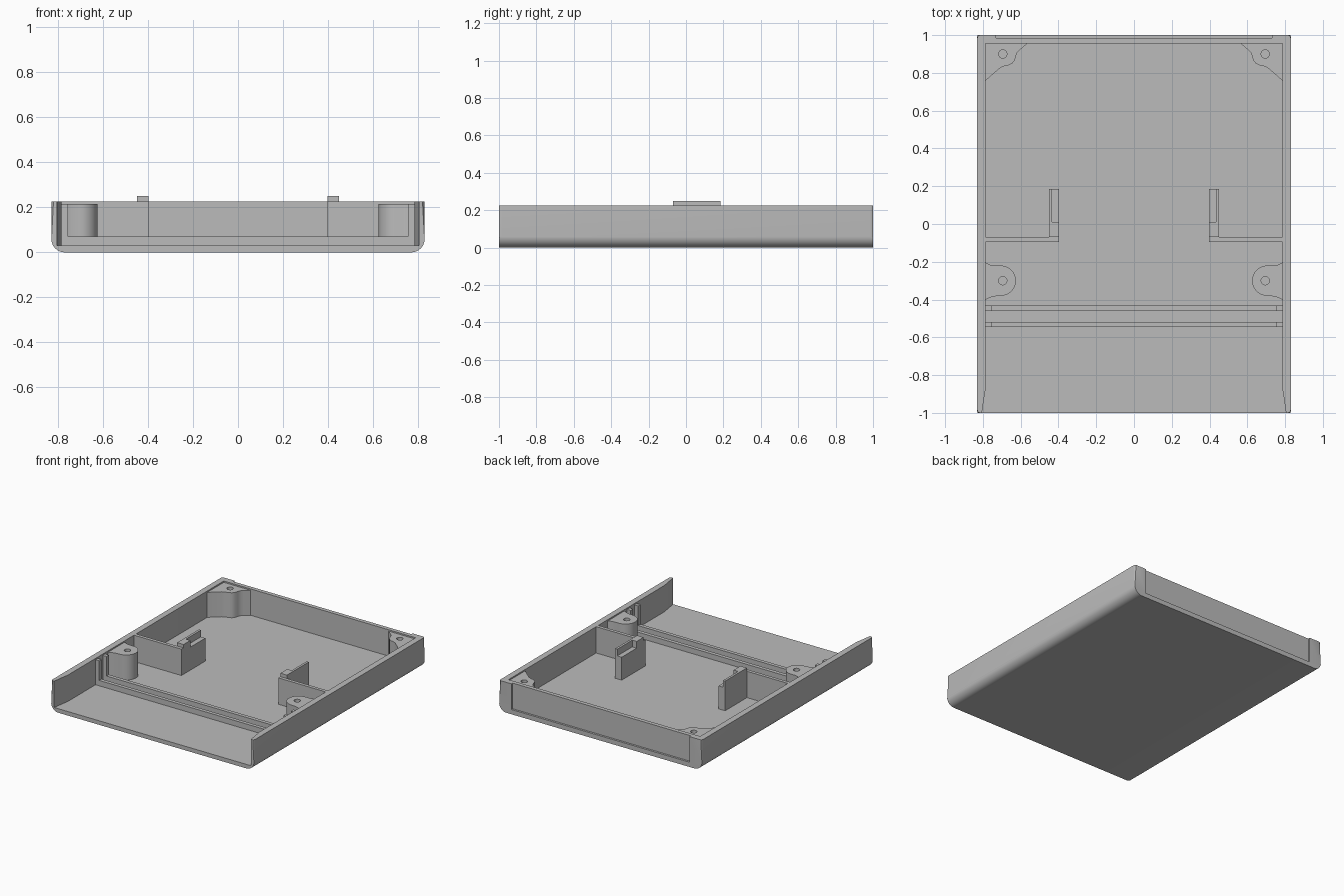
import bpy, bmesh
from math import sin, cos, pi, radians

cube = bpy.data.objects.get("Cube")
if cube:
    bpy.data.objects.remove(cube, do_unlink=True)

grey = bpy.data.materials.new("plain grey")
grey.use_nodes = True
GREY = (0.5, 0.5, 0.5, 1)
grey.diffuse_color = GREY
grey.node_tree.nodes["Principled BSDF"].inputs["Base Color"].default_value = GREY

FLOOR, RIM, POST_TOP = 0.03, 0.225, 0.215
WALL_X, OUT_X = 0.785, 0.83
SUNK = 0.01  # how far parts reach into the floor and walls


def prism(name, points, axis, low, high, bevel=0):
    """Extrude an outline along y or z; optionally round its upright edges."""
    bm = bmesh.new()
    if axis == "z":
        verts = [bm.verts.new((a, b, low)) for a, b in points]
        move = (0, 0, high - low)
    else:
        verts = [bm.verts.new((a, low, b)) for a, b in points]
        move = (0, high - low, 0)
    base = bm.faces.new(verts)
    grown = bmesh.ops.extrude_face_region(bm, geom=[base])["geom"]
    bmesh.ops.translate(bm, vec=move, verts=[g for g in grown if isinstance(g, bmesh.types.BMVert)])
    bmesh.ops.recalc_face_normals(bm, faces=bm.faces)
    if bevel:
        upright = [e for e in bm.edges if abs(e.verts[0].co.z - e.verts[1].co.z) > 0.1]
        bmesh.ops.bevel(bm, geom=upright, offset=bevel, segments=4, profile=0.5, affect="EDGES")
    mesh = bpy.data.meshes.new(name)
    bm.to_mesh(mesh)
    bm.free()
    mesh.materials.append(grey)
    obj = bpy.data.objects.new(name, mesh)
    bpy.context.collection.objects.link(obj)
    return obj


def box(name, x0, x1, y0, y1, z0, z1):
    return prism(name, [(x0, y0), (x1, y0), (x1, y1), (x0, y1)], "z", z0, z1)


def activate(obj):
    bpy.ops.object.select_all(action="DESELECT")
    obj.select_set(True)
    bpy.context.view_layer.objects.active = obj


def cut(obj, cutter):
    cutter.hide_render = True
    mod = obj.modifiers.new("cut", "BOOLEAN")
    mod.operation, mod.solver, mod.object = "DIFFERENCE", "EXACT", cutter
    activate(obj)
    bpy.ops.object.modifier_apply(modifier=mod.name)
    bpy.data.objects.remove(cutter, do_unlink=True)


def smooth(obj):
    activate(obj)
    bpy.ops.object.shade_smooth_by_angle(angle=radians(30))


def arc(cx, cy, r, start, end, steps):
    angles = [radians(start + (end - start) * i / steps) for i in range(steps + 1)]
    return [(cx + r * cos(a), cy + r * sin(a)) for a in angles]


# Tray shell: rounded lower long edges, open front, flared front ends
R = 0.06
profile = [(-OUT_X, RIM)] + arc(R - OUT_X, R, R, 180, 270, 10)
profile += arc(OUT_X - R, R, R, 270, 360, 10) + [(OUT_X, RIM)]
shell = prism("tray_shell", profile, "y", -1, 1, bevel=0.016)
half = [(WALL_X, 0.955), (WALL_X, -0.87), (0.795, -0.93), (0.805, -1.0), (0.805, -1.1)]
cavity = half + [(-x, y) for x, y in reversed(half)]
cut(shell, prism("cavity_cutter", cavity, "z", FLOOR, 0.5))
cut(shell, box("rear_recess_cutter", -0.73, 0.73, 0.985, 1.1, 0.035, 0.5))
smooth(shell)

# Screw post outlines on the +x side
mid_post = [(WALL_X + SUNK, -0.205), (WALL_X, -0.205), (0.765, -0.215), (0.74, -0.22)]
mid_post += arc(0.705, -0.30, 0.08, 90, 270, 16)
mid_post += [(0.74, -0.383), (0.765, -0.39), (WALL_X, -0.40), (WALL_X + SUNK, -0.40)]
corner_post = [(WALL_X + SUNK, 0.965), (WALL_X + SUNK, 0.76), (WALL_X, 0.76), (0.71, 0.825),
               (0.69, 0.835), (0.665, 0.84), (0.645, 0.85), (0.631, 0.867), (0.625, 0.89),
               (0.617, 0.91), (0.60, 0.925), (0.565, 0.955), (0.565, 0.965)]

for side, s in (("left", 1), ("right", -1)):
    # Screw posts with drilled holes
    for kind, outline, cy in (("middle", mid_post, -0.30), ("rear", corner_post, 0.90)):
        post = prism(f"{side}_{kind}_screw_post", [(s * x, y) for x, y in outline],
                     "z", FLOOR - SUNK, POST_TOP)
        hole = arc(s * 0.695, cy, 0.022, 0, 345, 23)
        cut(post, prism("hole_cutter", hole, "z", 0.07, 0.5))
        smooth(post)

    # L-shaped bracket: cross wall, arm, raised corner and thin lip
    def bracket(part, x0, x1, y0, y1, z0, z1):
        box(f"{side}_bracket_{part}", s * x0, s * x1, y0, y1, z0, z1)

    bracket("cross_wall", 0.397, WALL_X + SUNK, -0.095, -0.07, FLOOR - SUNK, RIM)
    bracket("arm_corner", 0.397, 0.45, -0.07, 0.01, FLOOR - SUNK, 0.25)
    bracket("arm_ledge", 0.397, 0.433, 0.01, 0.185, FLOOR - SUNK, 0.20)
    bracket("arm_lip", 0.433, 0.45, 0.01, 0.185, FLOOR - SUNK, 0.25)

# Panel slot: two floor ribs, each with upright ribs on the side walls
for place, y0, y1 in (("rear", -0.46, -0.432), ("front", -0.545, -0.518)):
    box(f"{place}_slot_floor_rib", -0.755, 0.755, y0, y1, FLOOR - SUNK, 0.07)
    for side, s in (("left", 1), ("right", -1)):
        box(f"{side}_{place}_slot_wall_rib", s * 0.755, s * (WALL_X + SUNK), y0, y1,
            FLOOR - SUNK, POST_TOP)
